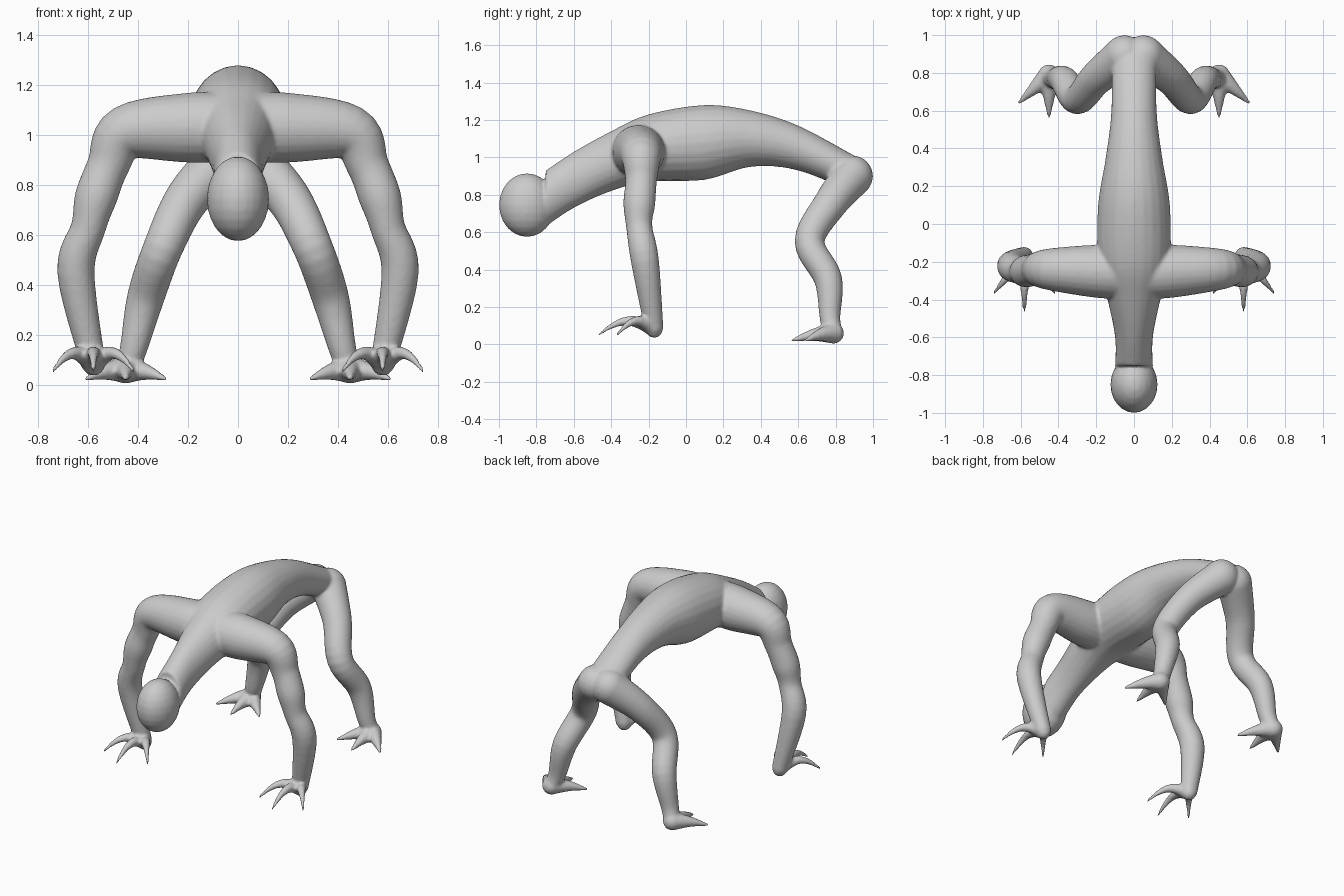
import bpy, bmesh, math
from mathutils import Matrix, Vector

cube = bpy.data.objects.get("Cube")
if cube:
    bpy.data.objects.remove(cube)

# One colour for everything
grey = (.6, .6, .6, 1)
skin = bpy.data.materials.new("pale grey skin")
skin.use_nodes = True
skin.diffuse_color = grey
skin.node_tree.nodes["Principled BSDF"].inputs["Base Color"].default_value = grey

ACROSS, LENGTHWISE, UP = Matrix.Identity(3)
SIDES, STEPS = 24, 6


def smooth_path(rows):
    """Catmull-Rom curve through rows holding a centre and its radii."""
    rows = [Vector(row) for row in rows]
    padded = [rows[0], *rows, rows[-1]]
    path = []
    for before, start, end, after in zip(padded, rows, rows[1:], padded[3:]):
        leave, arrive = (end - before) / 2, (after - start) / 2
        for step in range(STEPS):
            t = step / STEPS
            ease = t * t * (3 - 2 * t)
            path.append(start.lerp(end, ease) + leave * t * (1 - t) ** 2
                        - arrive * t * t * (1 - t))
    return path + [rows[-1]]


def tube(bm, rows, reference, direction=None, side=1):
    """Closed tube; the last one or two numbers of each row are its radii."""
    path = smooth_path(rows)
    centres = [row.xyz for row in path]
    rings = []
    for i, (centre, row) in enumerate(zip(centres, path)):
        ahead, behind = centres[min(i + 1, len(path) - 1)], centres[max(i - 1, 0)]
        along = direction or (ahead - behind).normalized()
        width = (reference - along * reference.dot(along)).normalized()
        height = along.cross(width)
        ring = []
        for k in range(SIDES):
            angle = math.tau * k / SIDES
            point = centre + width * row[3] * math.cos(angle) + height * row[-1] * math.sin(angle)
            point.x *= side
            ring.append(bm.verts.new(point))
        rings.append(ring)
    faces = [bm.faces.new(rings[0]), bm.faces.new(rings[-1])]
    for ring, following in zip(rings, rings[1:]):
        for k in range(SIDES):
            faces.append(bm.faces.new((ring[k - 1], ring[k], following[k], following[k - 1])))
    bmesh.ops.recalc_face_normals(bm, faces=faces)


def ball(bm, centre, size, side=1):
    """Ellipsoid, placed on the chosen side."""
    x, y, z = centre
    place = Matrix.LocRotScale(Vector((x * side, y, z)), None, Vector(size))
    bmesh.ops.create_uvsphere(bm, u_segments=SIDES, v_segments=SIDES // 2, radius=1, matrix=place)


def digits(bm, base, reach, spread, drop, arch, thickness, side):
    """Three tapering digits fanned forward from the end of a limb."""
    for fan in (-1, 0, 1):
        tip = Vector(base) + Vector((spread * fan, -reach + abs(fan) * reach / 3, -drop))
        rows = []
        for step in range(STEPS):
            t = step / (STEPS - 1)
            centre = Vector(base).lerp(tip, t) + UP * arch * math.sin(math.pi * t)
            rows.append((*centre, thickness * (1 - t) + .007))
        tube(bm, rows, UP, side=side)


def make_object(name, bm):
    mesh = bpy.data.meshes.new(name)
    for face in bm.faces:
        face.smooth = True
    bm.to_mesh(mesh)
    bm.free()
    mesh.materials.append(skin)
    thing = bpy.data.objects.new(name, mesh)
    bpy.context.collection.objects.link(thing)
    return thing


# Neck to rump: position along the back, mid height, half width, half height
trunk = [(-.75, .78, .1, .15), (-.6, .88, .1, .15), (-.4, .98, .14, .16), (-.2, 1.05, .19, .18),
         (.1, 1.08, .19, .2), (.35, 1.1, .15, .15), (.6, 1.05, .12, .12), (.9, .91, .12, .1)]

# Limbs from the trunk outwards: centre and radius
wrist, heel, hip = (.58, -.17, .08), (.45, .79, .06), (.05, .89, .9)
arm = [(0, -.26, 1.03, .14), (.2, -.25, 1.03, .14), (.45, -.24, 1.01, .11), (.52, -.24, .88, .085),
       (.57, -.25, .75, .085), (.6, -.25, .63, .07), (.65, -.22, .45, .075), (*wrist, .05)]
leg = [(*hip, .11), (.2, .77, .75, .09), (.3, .66, .55, .08), (.37, .76, .35, .075),
       (.42, .77, .14, .055), (*heel, .05)]

bm = bmesh.new()
tube(bm, [(0, *row) for row in trunk], ACROSS, direction=LENGTHWISE)

# Egg-shaped head
ball(bm, (0, -.85, .745), (.125, .15, .17))

# Arms, hands, legs and feet on both sides
for side in (1, -1):
    tube(bm, arm, LENGTHWISE, side=side)
    ball(bm, wrist, [.045] * 3, side)
    digits(bm, wrist, reach=.3, spread=.165, drop=.03, arch=.06, thickness=.035, side=side)
    tube(bm, leg, ACROSS, side=side)
    ball(bm, hip, [.11] * 3, side)
    ball(bm, heel, [.055] * 3, side)
    digits(bm, heel, reach=.23, spread=.165, drop=.04, arch=.01, thickness=.05, side=side)
body = make_object("body", bm)

# Fuse the parts into one continuous skin
fuse = body.modifiers.new("fuse", 'REMESH')
fuse.mode = 'VOXEL'
fuse.voxel_size = .01
fuse.use_smooth_shade = True
soften = body.modifiers.new("soften", 'SMOOTH')
soften.iterations = 5

# Small round eyes
for name, side in (("left_eye", 1), ("right_eye", -1)):
    bm = bmesh.new()
    ball(bm, (.075, -.925, .79), [.018] * 3, side)
    make_object(name, bm)
